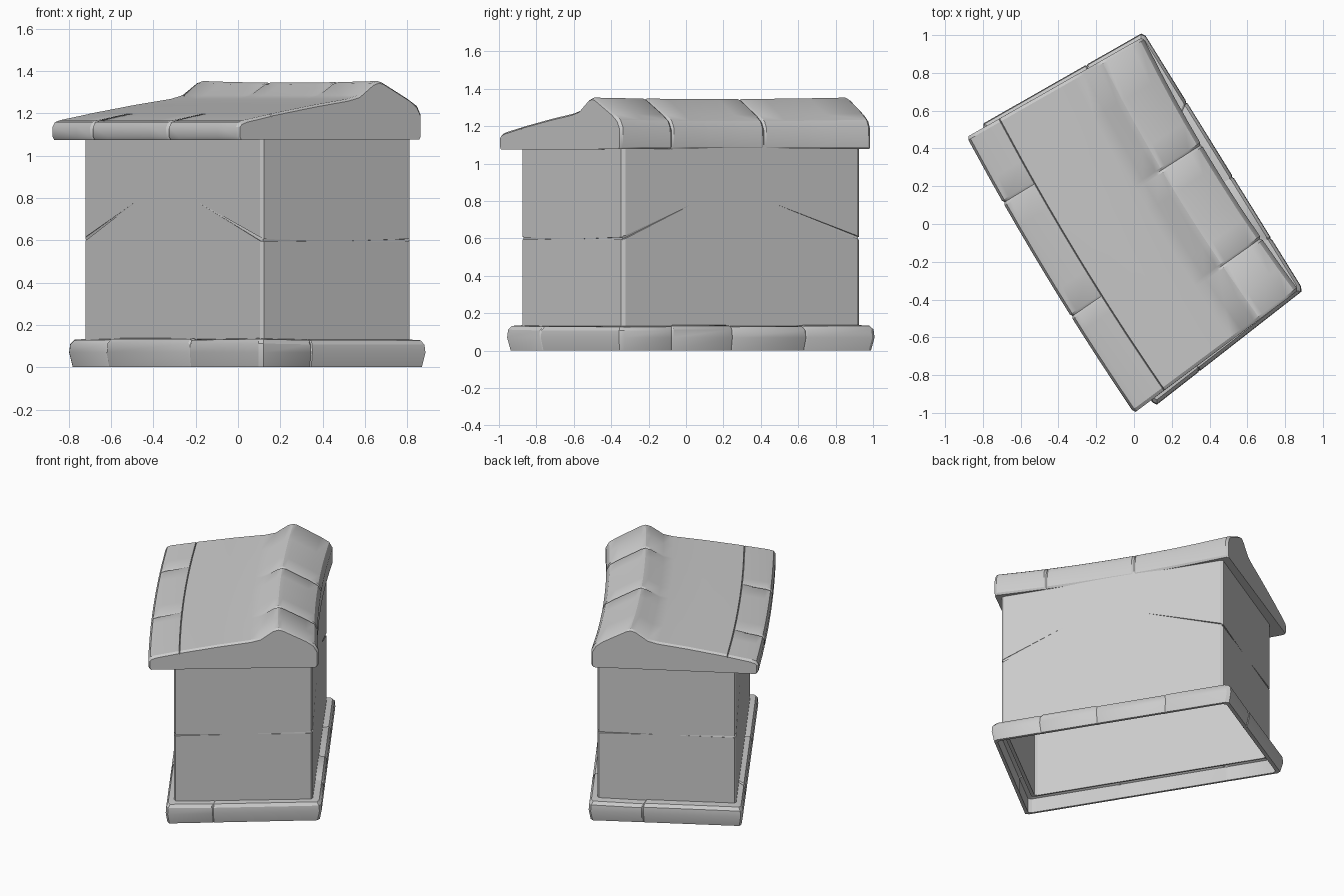
import bpy, bmesh, math, random
from mathutils import Vector

if "Cube" in bpy.data.objects:
    bpy.data.objects.remove(bpy.data.objects["Cube"])
random.seed(4)

stone = bpy.data.materials.new("stone_grey")
stone.use_nodes = True
grey = (0.6, 0.6, 0.6, 1)
stone.diffuse_color = grey
stone.node_tree.nodes["Principled BSDF"].inputs["Base Color"].default_value = grey


def finish(name, bm, smooth=True):
    bmesh.ops.recalc_face_normals(bm, faces=bm.faces)
    mesh = bpy.data.meshes.new(name)
    bm.to_mesh(mesh)
    bm.free()
    mesh.materials.append(stone)
    obj = bpy.data.objects.new(name, mesh)
    bpy.context.collection.objects.link(obj)
    if smooth:
        bpy.ops.object.select_all(action='DESELECT')
        obj.select_set(True)
        bpy.context.view_layer.objects.active = obj
        bpy.ops.object.shade_smooth_by_angle(angle=math.radians(30))
    return obj


def loft(name, sections, wrap, smooth=True):
    """Skin closed sections; wrap joins the last to the first."""
    bm = bmesh.new()
    rows = [[bm.verts.new(p) for p in sec] for sec in sections]
    n = len(rows[0])
    for i in range(len(rows) if wrap else len(rows) - 1):
        a, b = rows[i], rows[(i + 1) % len(rows)]
        for j in range(n):
            k = (j + 1) % n
            bm.faces.new((a[j], a[k], b[k], b[j]))
    if not wrap:
        bm.faces.new(rows[0])
        bm.faces.new(rows[-1])
    return finish(name, bm, smooth)


def stations(grooves, width, ends=()):
    """Parameters along an edge, paired with groove strength."""
    out = [(e, 0) for e in ends]
    for g in grooves:
        out += [(g - width, 0), (g, 1), (g + width, 0)]
    return sorted(out)


def ring(name, inner, outer, profile, chamfer, grooves=((), (), (), ()), jitter=0, smooth=True):
    """Sweep a (reach, height) profile round a four-cornered plan."""
    sections = []
    for i in range(4):
        j = (i + 1) % 4
        for t, cut in stations(grooves[i], 0.007, (chamfer, 1 - chamfer)):
            a, b = inner[i].lerp(inner[j], t), outer[i].lerp(outer[j], t)
            wob = random.uniform(-jitter, jitter)
            sec = []
            for k, z in profile:
                p = a.lerp(b, k * (1 - 0.07 * cut))
                sec.append((p.x, p.y, z * (1 - 0.04 * cut) + (wob if z > 0.1 else 0)))
            sections.append(sec)
    return loft(name, sections, True, smooth)


def plan(*pts):
    return [Vector((x, y, 0)) for x, y in pts]


# Corners run: front, right, back, left
wall = plan((0.115, -0.88), (0.82, -0.34), (0.04, 0.93), (-0.73, 0.485))
foot = plan((0.11, -0.965), (0.897, -0.35), (0.05, 1.015), (-0.81, 0.525))
eave = plan((0.0, -1.0), (0.872, -0.35), (0.047, 0.99), (-0.885, 0.46))

# Hollow walls
walls = ring("walls", [p * 0.97 for p in wall], wall,
             [(0, 0.1), (1, 0.1), (1, 1.1), (0, 1.1)], 0.012, smooth=False)

# Stone plinth: a thin skirt open below, split into blocks by grooves
ring("plinth", [p * 0.975 for p in wall], foot,
     [(0, 0.115), (0.55, 0.1), (0.55, 0), (0.82, 0), (1, 0.07), (0.95, 0.11),
      (0.75, 0.13), (0, 0.135)], 0.014,
     ((0.3,), (0.2, 0.44, 0.73), (0.35,), (0.2, 0.63)), 0.004)

# Cracks in the walls: tapering spikes cut from each corner
bm = bmesh.new()


def spike(start, end, r):
    start = start - (end - start).normalized() * 0.02
    axis = end - start
    rot = Vector((0, 0, 1)).rotation_difference(axis).to_matrix().to_4x4()
    rot.translation = (start + end) / 2
    bmesh.ops.create_cone(bm, cap_ends=True, segments=4, radius1=r, radius2=0.001,
                          depth=axis.length, matrix=rot)


def crack(i, j, t, rise, r):
    a, b = wall[i].copy(), wall[j].copy()
    a.z = b.z = 0.6
    spike(a, a.lerp(b, t) + Vector((0, 0, rise)), r)


for i, j, t in ((0, 3, 0.35), (3, 0, 0.28), (1, 2, 0.28), (2, 1, 0.34)):
    crack(i, j, t, 0.175, 0.012)
for i, j in ((0, 1), (1, 0), (2, 3), (3, 2)):
    crack(i, j, 0.4, -0.003, 0.01)
cutter = finish("crack_cutter", bm, False)
cutter.hide_render = True
cutter.hide_set(True)
cut = walls.modifiers.new("cracks", 'BOOLEAN')
cut.operation, cut.solver, cut.use_self, cut.object = 'DIFFERENCE', 'EXACT', True, cutter

# Sloping roof: (across, height) section from low eave over the ridge to high eave
section = [(0.008, 1.075), (0.0, 1.09), (0.0, 1.135), (0.012, 1.158), (0.04, 1.168),
           (0.181, 1.196), (0.184, 1.19), (0.187, 1.198), (0.42, 1.24), (0.6, 1.268),
           (0.66, 1.285), (0.735, 1.343), (0.765, 1.353), (0.79, 1.346), (0.93, 1.268),
           (0.98, 1.235), (1.0, 1.195), (1.0, 1.09), (0.992, 1.077)]
low = stations((0.356, 0.767), 0.008)
high = stations((0.215, 0.588), 0.008)
along = {t: [0, 0, 0] for t in (0, 0.01, 0.1, 0.3, 0.45, 0.5, 0.68, 0.85, 0.99, 1)}
for side, marks in enumerate((low, high)):
    for t, strength in marks:
        along.setdefault(t, [0, 0, 0])[side] = strength
along[0][2] = along[1][2] = 1

roof = []
across = Vector((0.857, 0.515, 0))
for t in sorted(along):
    low_cut, high_cut, end_cut = along[t]
    a, b = eave[0].lerp(eave[3], t), eave[1].lerp(eave[2], t)
    bow = 1 - (2 * t - 1) ** 2
    sec = []
    for s, z in section:
        p = a.lerp(b, s) - across * bow * (0.022 + 0.014 * s)
        depth = low_cut if s < 0.17 else high_cut if s > 0.7 else 0
        pinch = max(depth * 0.008, end_cut * 0.01)
        p += across * pinch * (1 if s < 0.05 else -1 if s > 0.95 else 0)
        top = z > 1.14
        p.z = z - (pinch if top else 0) - (0.008 * bow if s > 0.7 and top else 0)
        sec.append(p)
    roof.append(sec)
loft("roof", roof, False)
